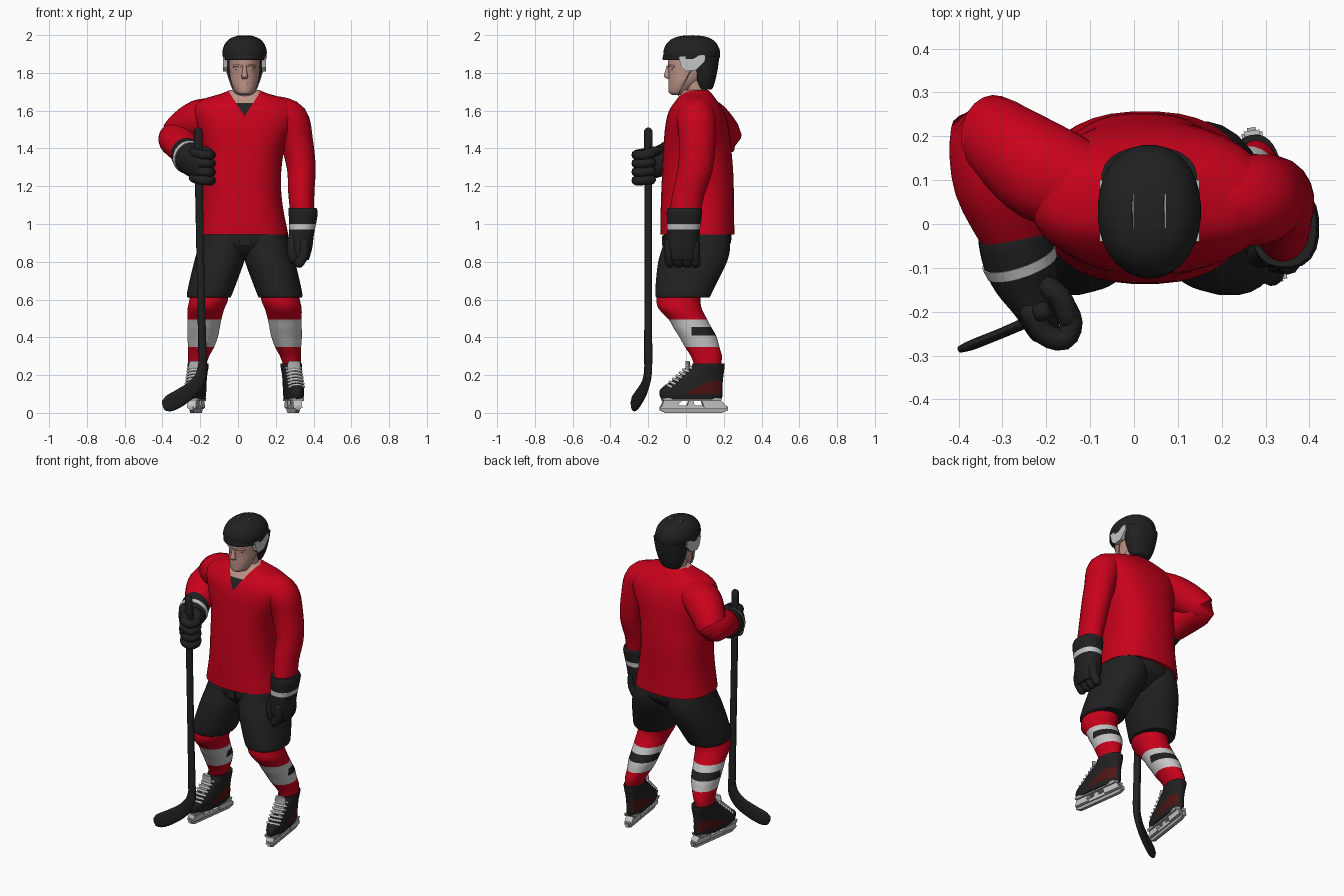
import bpy, bmesh, math
from mathutils import Vector, Matrix

C = 0.035  # body centre line in x


def material(name, rgb):
    m = bpy.data.materials.new(name)
    m.diffuse_color = (*rgb, 1)
    return m


RED = material("jersey red", (0.58, 0.0005, 0.011))
BLACK = material("black", (0.015, 0.015, 0.015))
WHITE = material("white", (0.56, 0.56, 0.56))
SKIN = material("skin", (0.5, 0.29, 0.24))
LIP = material("lip", (0.36, 0.18, 0.15))
DARK_RED = material("dark red", (0.08, 0.007, 0.007))
STEEL = material("steel", (0.42, 0.42, 0.42))


def finish(name, bm, mats, rule=None, angle=45):
    bmesh.ops.recalc_face_normals(bm, faces=bm.faces)
    if rule:
        for f in bm.faces:
            f.material_index = rule(f.calc_center_median())
    me = bpy.data.meshes.new(name)
    bm.to_mesh(me)
    bm.free()
    for m in mats:
        me.materials.append(m)
    ob = bpy.data.objects.new(name, me)
    bpy.context.collection.objects.link(ob)
    bpy.ops.object.select_all(action='DESELECT')
    ob.select_set(True)
    bpy.context.view_layer.objects.active = ob
    bpy.ops.object.shade_smooth_by_angle(angle=math.radians(angle))
    return ob


def spline(pts, steps):
    """Catmull-Rom samples through (x, y, z, ra, rb) rings."""
    p = [pts[0]] + list(pts) + [pts[-1]]
    out = []
    for i in range(1, len(p) - 2):
        for k in range(steps):
            t = k / steps
            out.append([0.5 * (2 * b + (c - a) * t + (2 * a - 5 * b + 4 * c - d) * t * t
                               + (3 * b - a - 3 * c + d) * t ** 3)
                        for a, b, c, d in zip(p[i - 1], p[i], p[i + 1], p[i + 2])])
    return out + [list(pts[-1])]


def loft(name, rings, mats, ref=None, n=20, steps=4, power=2, rounded=False,
         rule=None, cuts=(), angle=45):
    """Skin elliptical rings; horizontal, or square to the path when ref is given."""
    s = spline(rings, steps)
    ctr = [Vector(r[:3]) for r in s]
    frames = []
    for i, r in enumerate(s):
        t = (ctr[min(i + 1, len(s) - 1)] - ctr[max(i - 1, 0)]).normalized()
        if ref:
            a = Vector(ref)
            a = (a - t * a.dot(t)).normalized()
            b = t.cross(a)
        else:
            a, b = Vector((1, 0, 0)), Vector((0, 1, 0))
        frames.append((ctr[i], a, b, max(r[3], .002), max(r[4], .002), t))
    if rounded:
        def cap(f, sign):
            c, a, b, ra, rb, t = f
            m = min(ra, rb)
            return [(c + t * sign * m * math.sin(q), a, b, ra * math.cos(q), rb * math.cos(q), t)
                    for q in (0.5, 1.0, 1.4)]
        frames = cap(frames[0], -1)[::-1] + frames + cap(frames[-1], 1)
    bm = bmesh.new()
    loops = []
    for c, a, b, ra, rb, t in frames:
        row = []
        for k in range(n):
            q = 2 * math.pi * (k + .5) / n
            u, v = math.cos(q), math.sin(q)
            u = math.copysign(abs(u) ** (2 / power), u)
            v = math.copysign(abs(v) ** (2 / power), v)
            row.append(bm.verts.new(c + a * u * ra + b * v * rb))
        loops.append(row)
    for r0, r1 in zip(loops, loops[1:]):
        for k in range(n):
            bm.faces.new((r0[k], r0[(k + 1) % n], r1[(k + 1) % n], r1[k]))
    bm.faces.new(loops[0])
    bm.faces.new(loops[-1])
    for co, no in cuts:
        bmesh.ops.bisect_plane(bm, geom=bm.verts[:] + bm.edges[:] + bm.faces[:],
                               plane_co=co, plane_no=no)
    return finish(name, bm, mats, rule, angle)


def tube(name, pts, r, mat, n=8, ref=(.2, .3, .93)):
    return loft(name, [(*p, r, r) for p in pts], [mat], ref, n, 3, rounded=True)


def slab(name, yz, x0, x1, mat):
    """Side profile extruded across x."""
    bm = bmesh.new()
    f = bm.faces.new([bm.verts.new((x0, y, z)) for y, z in yz])
    g = bmesh.ops.extrude_face_region(bm, geom=[f])
    bmesh.ops.translate(bm, vec=(x1 - x0, 0, 0),
                        verts=[v for v in g['geom'] if isinstance(v, bmesh.types.BMVert)])
    return finish(name, bm, [mat], angle=30)


# Jersey with a dark V neck and skin above it
def v_neck(c):
    if c.y < 0.06 and c.z > 1.57 and abs(c.x - C) < (c.z - 1.57) * .64:
        return 2 if c.z > 1.64 else 1
    return 0


loft("jersey", [(.025, .06, .945, .242, .197), (.022, .06, 1.1, .215, .194), (.02, .062, 1.25, .208, .19),
                (.03, .06, 1.4, .218, .18), (.04, .058, 1.52, .26, .168), (.04, .055, 1.6, .275, .145),
                (.038, .055, 1.655, .235, .108), (C, .055, 1.69, .125, .082), (C, .05, 1.71, .078, .066)],
     [RED, BLACK, SKIN], n=36, power=2.4, rule=v_neck,
     cuts=[((C, 0, 1.57), (1, 0, -.64)), ((C, 0, 1.57), (-1, 0, -.64)), ((C, 0, 1.64), (0, 0, 1))])
# Sleeves
loft("left_sleeve", [(.2, .055, 1.59, .09, .1), (.275, .055, 1.55, .1, .105), (.31, .06, 1.44, .088, .098),
                     (.335, .05, 1.3, .077, .093), (.335, .015, 1.17, .07, .085),
                     (.34, -.005, 1.06, .064, .083)], [RED], (1, 0, 0), rounded=True)
loft("right_sleeve", [(-.1, .08, 1.58, .09, .1), (-.2, .115, 1.555, .105, .115), (-.285, .175, 1.5, .1, .1),
                      (-.33, .2, 1.455, .088, .09), (-.312, .095, 1.435, .09, .1),
                      (-.268, -.035, 1.37, .073, .076)], [RED], (0, 0, 1), rounded=True)

# Shorts, socks and skates, both sides
loft("shorts_hips", [(C, .06, .99, .215, .175), (C, .06, .9, .225, .178), (C, .05, .84, .2, .12),
                     (C, .05, .81, .12, .06)], [BLACK], n=28)
slab("shorts_buckle", [(-.126, .885), (-.126, .94), (-.1, .94), (-.1, .885)], C - .03, C + .03, BLACK)


def sock_rule(c):
    if .35 < c.z < .495:
        return 2 if .41 < c.z < .455 and c.y > .03 else 1
    return 0


def boot_rule(c):
    return int(min(.17, .105 + .5 * (c.y + .01)) > c.z > .1 and abs(c.x) > .02)


for side, s in (("left", 1), ("right", -1)):
    X = lambda d: C + s * d
    loft(side + "_shorts_leg", [(X(.1), .06, .96, .125, .165), (X(.115), .055, .88, .13, .18),
                                (X(.135), .035, .8, .133, .183), (X(.165), .005, .7, .127, .165),
                                (X(.187), -.015, .625, .12, .148), (X(.188), -.015, .61, .112, .14)],
         [BLACK], n=28, power=2.2)
    loft(side + "_sock", [(X(.185), -.03, .68, .095, .115), (X(.19), -.04, .6, .103, .117),
                          (X(.205), -.03, .55, .098, .115), (X(.212), .01, .495, .09, .103),
                          (X(.217), .035, .45, .086, .102), (X(.222), .062, .405, .082, .1),
                          (X(.23), .085, .35, .07, .092), (X(.243), .108, .3, .056, .083),
                          (X(.252), .115, .25, .047, .07)], [RED, WHITE, BLACK], n=24, steps=3, rule=sock_rule,
         cuts=[((0, 0, z), (0, 0, 1)) for z in (.35, .41, .455, .495)] + [((0, .03, 0), (0, 1, 0))])
    foot = [loft(side + "_boot", [(0, .03, .07, .042, .155), (0, .028, .085, .047, .166), (0, .028, .12, .05, .168),
                                  (0, .045, .15, .05, .15), (0, .085, .2, .05, .115),
                                  (0, .115, .24, .054, .09), (0, .12, .262, .055, .085)],
                 [BLACK, DARK_RED], n=32, steps=5, power=2.3, rule=boot_rule,
                 cuts=[((0, 0, .1), (0, 0, 1)), ((0, 0, .17), (0, 0, 1)), ((0, -.01, .105), (0, -.5, 1))])]
    # Laces over the tongue
    for i in range(7):
        y, z = -.098 + i * .018, .142 + i * .0165
        foot.append(tube(side + "_lace_%d" % (i + 1), [(-.038, y + .014, z - .004), (0, y - .006, z + .005),
                                                       (.038, y + .014, z - .004)], .0075, WHITE))
    foot.append(loft(side + "_tongue", [(0, -.095, .137, .026, .01), (0, -.045, .18, .03, .011), (0, .003, .225, .032, .012),
                                        (0, .01, .25, .036, .012), (0, .008, .275, .03, .01)], [STEEL], n=14))
    # Blade holder and runner
    for part, prof, w, mat in (
            ("holder_plate", [(-.125, .062), (.18, .062), (.19, .08), (-.13, .08)], .034, STEEL),
            ("front_post", [(-.135, .025), (-.03, .025), (-.045, .045), (-.02, .07), (-.12, .07)], .024, WHITE),
            ("middle_post", [(.0, .025), (.05, .025), (.035, .07), (.015, .07)], .018, WHITE),
            ("back_post", [(.095, .025), (.21, .025), (.2, .05), (.18, .07), (.08, .07)], .024, WHITE),
            ("holder_rail", [(-.135, .02), (.215, .02), (.215, .04), (-.135, .04)], .018, WHITE),
            ("runner", [(-.14, .014), (-.11, 0), (.19, 0), (.222, .012), (.222, .035), (-.14, .035)], .01, STEEL)):
        foot.append(slab(side + "_" + part, prof, -w, w, mat))
    for ob in foot:
        ob.matrix_world = Matrix.Translation((X(.263), 0, 0)) @ Matrix.Rotation(s * math.radians(8), 4, 'Z')

# Left glove, hanging
loft("left_glove_cuff", [(.342, -.008, 1.085, .074, .09), (.345, -.008, 1.06, .078, .095),
                         (.342, -.012, 1.0, .072, .09), (.336, -.015, .94, .066, .088),
                         (.333, -.02, .87, .06, .085), (.33, -.02, .81, .045, .075)],
     [BLACK, WHITE], rule=lambda c: int(.972 < c.z < 1.0), power=2.4,
     cuts=[((0, 0, .972), (0, 0, 1)), ((0, 0, 1.0), (0, 0, 1))])
for i in range(4):
    y = -.088 + i * .045
    tube("left_finger_%d" % (i + 1), [(.35, y, .9), (.35, y, .84), (.325, y + .003, .795)], .027, BLACK, 10, (1, 0, 0))
tube("left_thumb", [(.3, -.05, .95), (.287, -.07, .88), (.295, -.07, .82)], .03, BLACK, 10, (1, 0, 0))

# Right glove, gripping the stick
loft("right_glove_cuff", [(-.278, -.025, 1.375, .085, .08), (-.262, -.075, 1.355, .088, .085),
                          (-.245, -.13, 1.335, .082, .075), (-.225, -.19, 1.315, .078, .05),
                          (-.21, -.23, 1.3, .07, .04)], [BLACK], (0, 0, 1), rounded=True)
loft("right_cuff_stripe", [(-.263, -.075, 1.355, .091, .088), (-.255, -.098, 1.348, .089, .084)],
     [WHITE], (0, 0, 1))
for i in range(4):
    z = 1.235 + i * .045
    tube("right_finger_%d" % (i + 1), [(-.235, -.2, z + .01), (-.205, -.25, z), (-.16, -.262, z - .005),
                                       (-.143, -.225, z - .005), (-.16, -.185, z)], .026, BLACK, 10, (0, 0, 1))
tube("right_thumb", [(-.22, -.13, 1.385), (-.17, -.165, 1.385), (-.15, -.215, 1.37)], .026, BLACK, 10, (0, 0, 1))

# Stick
loft("stick_shaft", [(-.21, -.2, 1.49, .021, .021), (-.205, -.2, 1.1, .019, .019), (-.195, -.2, .6, .019, .019),
                     (-.187, -.2, .26, .02, .021)], [BLACK], (.37, -.93, 0), n=12, power=3.5, rounded=True)
loft("stick_blade", [(-.187, -.2, .27, .019, .021), (-.195, -.203, .2, .017, .03), (-.235, -.22, .135, .013, .04),
                     (-.3, -.248, .085, .012, .046), (-.36, -.272, .052, .012, .045),
                     (-.39, -.283, .04, .009, .03)], [BLACK], (.37, -.93, 0), n=14, power=2.8, rounded=True)

# Head and face
loft("neck", [(C, .06, 1.6, .075, .07), (C, .055, 1.69, .064, .062), (C, .035, 1.78, .062, .062)], [SKIN])
loft("head", [(C, -.045, 1.684, .026, .028), (C, -.04, 1.694, .044, .05), (C, -.025, 1.72, .06, .068),
              (C, -.003, 1.755, .073, .09), (C, .02, 1.8, .08, .113), (C, .03, 1.85, .083, .127),
              (C, .03, 1.91, .082, .125)], [SKIN], n=28)
loft("nose", [(C, -.095, 1.84, .009, .008), (C, -.098, 1.81, .012, .012), (C, -.1, 1.782, .018, .017),
              (C, -.09, 1.768, .014, .008)], [SKIN], n=12)
loft("mouth", [(C, -.081, 1.738, .018, .006), (C, -.084, 1.743, .025, .009), (C, -.082, 1.748, .018, .008)], [LIP], n=12)
for side, s in (("left", 1), ("right", -1)):
    tube(side + "_brow", [(C + s * .014, -.09, 1.836), (C + s * .035, -.084, 1.84), (C + s * .056, -.066, 1.835)],
         .006, SKIN)
    tube(side + "_eye", [(C + s * .024, -.081, 1.82), (C + s * .044, -.072, 1.82)], .005, LIP)
    slab(side + "_ear_guard", [(-.04, 1.885), (.1, 1.895), (.1, 1.862), (.055, 1.815), (.0, 1.808), (-.025, 1.83)],
         C + s * .09, C + s * .114, WHITE)
    tube(side + "_chin_strap", [(C + s * .098, .03, 1.82), (C + s * .078, -.005, 1.755),
                                (C + s * .05, -.035, 1.695), (C, -.04, 1.68)], .003, STEEL, 6)

# Helmet with seam lines along the crown
loft("helmet_shell", [(C, .03, 1.872, .11, .144), (C, .03, 1.885, .116, .15), (C, .03, 1.92, .117, .149),
                      (C, .03, 1.955, .104, .133), (C, .03, 1.98, .08, .104), (C, .03, 1.994, .046, .064),
                      (C, .03, 1.999, .01, .015)], [BLACK], n=32, power=2.15)
loft("helmet_back", [(C, .098, 1.712, .056, .036), (C, .1, 1.725, .066, .044), (C, .1, 1.77, .085, .058),
                     (C, .1, 1.83, .1, .07), (C, .1, 1.89, .11, .077)], [BLACK], n=24, power=2.3)
loft("helmet_brim", [(C, .02, 1.868, .112, .142), (C, .02, 1.878, .116, .145), (C, .025, 1.9, .114, .145)],
     [BLACK], n=32)
for side, s in (("left", 1), ("right", -1)):
    path = [(C + s * .036, -.07, 1.957), (C + s * .036, -.02, 1.985), (C + s * .036, .04, 1.992),
            (C + s * .036, .1, 1.978), (C + s * .034, .145, 1.945)]
    tube(side + "_helmet_ridge", path, .006, BLACK, 6)
    tube(side + "_helmet_seam", [(x, y, z + .0055) for x, y, z in path[1:4]], .0022, WHITE, 6)
